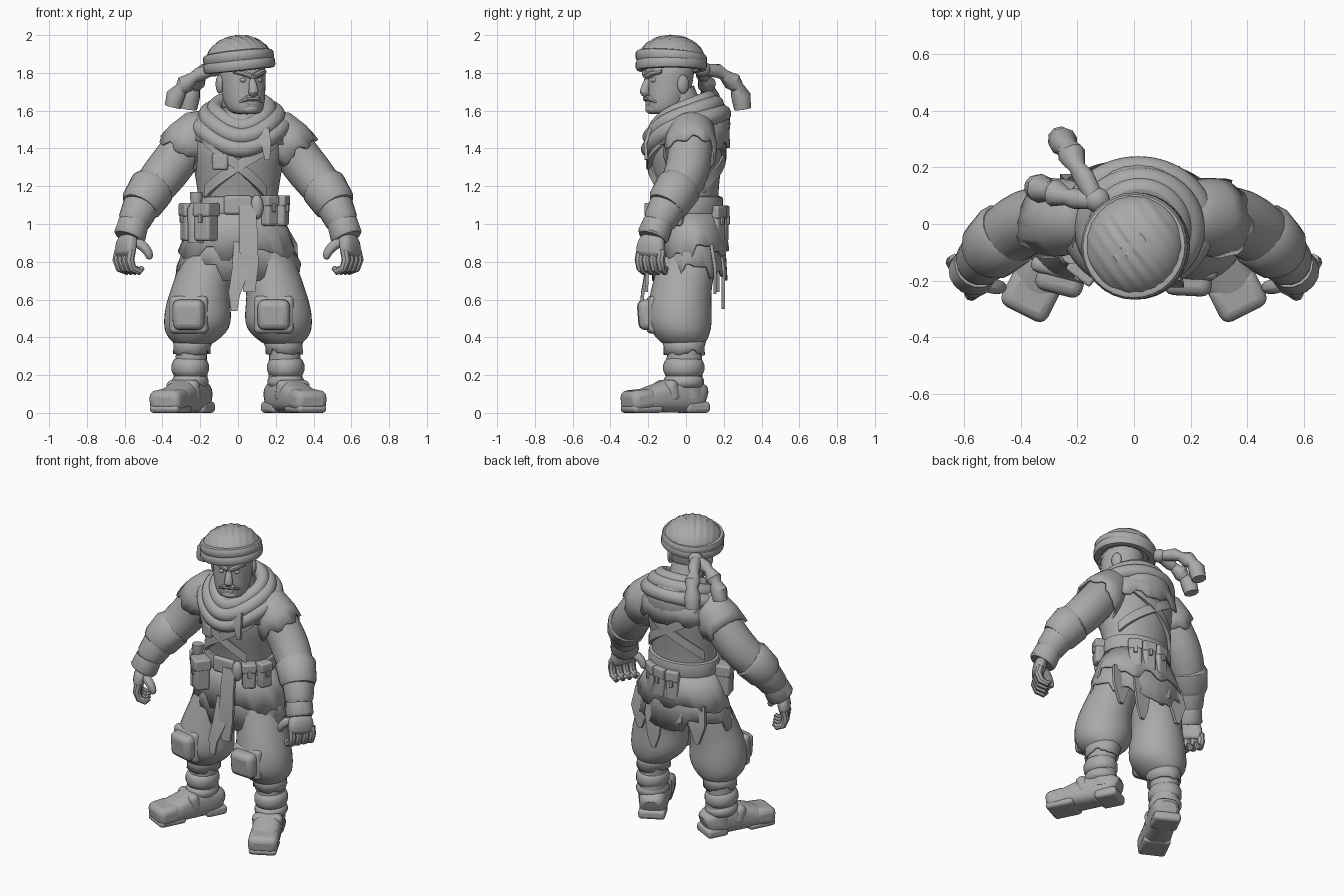
import bpy, bmesh, math, random
from math import sin, cos, pi, radians
from mathutils import Vector, Matrix

random.seed(4)
if "Cube" in bpy.data.objects:
    bpy.data.objects.remove(bpy.data.objects["Cube"])

clay = bpy.data.materials.new("plain_grey")
clay.use_nodes = True
GREY = (0.4, 0.4, 0.4, 1)
clay.diffuse_color = GREY
clay.node_tree.nodes["Principled BSDF"].inputs["Base Color"].default_value = GREY
parts = []


def finish(name, bm, M=None, subsurf=0, bevel=0, thick=0):
    if M:
        bm.transform(M)
    bmesh.ops.recalc_face_normals(bm, faces=bm.faces)
    mesh = bpy.data.meshes.new(name)
    bm.to_mesh(mesh)
    bm.free()
    mesh.materials.append(clay)
    ob = bpy.data.objects.new(name, mesh)
    bpy.context.collection.objects.link(ob)
    if thick:
        ob.modifiers.new("thickness", 'SOLIDIFY').thickness = thick
    if bevel:
        mod = ob.modifiers.new("bevel", 'BEVEL')
        mod.width, mod.segments = bevel, 3
    if subsurf:
        mod = ob.modifiers.new("smooth", 'SUBSURF')
        mod.levels = mod.render_levels = subsurf
    parts.append(ob)
    return ob


def skin(name, rings, loop=False, caps=True, **kw):
    bm = bmesh.new()
    vs = [[bm.verts.new(p) for p in r] for r in rings]
    n = len(vs[0])
    pairs = list(zip(vs, vs[1:])) + ([(vs[-1], vs[0])] if loop else [])
    for a, b in pairs:
        for i in range(n):
            bm.faces.new((a[i], a[(i + 1) % n], b[(i + 1) % n], b[i]))
    if caps and not loop:
        bm.faces.new(vs[0])
        bm.faces.new(vs[-1])
    return finish(name, bm, **kw)


def tatter(ring, drop, axis):
    # pull neighbouring pairs of hem points up or down together
    for i in range(0, len(ring), 2):
        d = random.uniform(-drop, drop)
        for p in ring[i:i + 2]:
            p += Vector(axis) * d


def loft(name, sections, n=20, jag=0, **kw):
    # stacked ellipses: x, y, z, half width, half depth
    rings = [[Vector((x + a * sin(2 * pi * i / n), y - b * cos(2 * pi * i / n), z)) for i in range(n)]
             for x, y, z, a, b in sections]
    if jag:
        tatter(rings[-1], jag, (0, 0, 1))
    return skin(name, rings, caps=not jag, thick=0.014 if jag else 0, **kw)


def tube(name, pts, n=12, loop=False, ref=(0, 1, 0), boxy=1.0, jag=0, **kw):
    # swept ellipse: x, y, z, half width, half thickness
    P = [Vector(p[:3]) for p in pts]
    rings, m = [], len(P)
    for k, p in enumerate(pts):
        t = P[(k + 1) % m] - P[k - 1] if loop else P[min(k + 1, m - 1)] - P[max(k - 1, 0)]
        t.normalize()
        side = t.cross(Vector(ref)).normalized()
        up = side.cross(t)
        a, b = p[3], p[-1]
        ring = []
        for i in range(n):
            c, s = cos(2 * pi * (i + .5) / n), sin(2 * pi * (i + .5) / n)
            c, s = [math.copysign(abs(v) ** boxy, v) for v in (c, s)]
            ring.append(P[k] + side * a * c + up * b * s)
        rings.append(ring)
    if jag:
        tatter(rings[-1], jag, P[-1] - P[-2])
    return skin(name, rings, loop=loop, caps=not jag, thick=0.014 if jag else 0, **kw)


def hoop(name, centre, rx, ry, r, h, rise=0, sag=0, n=32, **kw):
    # closed roll: rise lifts the back, sag pulls down the front point
    x, y, z = centre
    pts = []
    for i in range(n):
        a = 2 * pi * i / n
        f = max(cos(a), 0) ** 3
        pts.append((x + rx * sin(a), y - ry * cos(a), z - rise * cos(a) - sag * f, r, h))
    return tube(name, pts, n=10, loop=True, ref=(0, 0, 1), **kw)


def box(name, centre, size, yaw=0, pitch=0, bevel=0.015, M=None):
    bm = bmesh.new()
    bmesh.ops.create_cube(bm, size=1, matrix=Matrix.Diagonal((*size, 1)))
    bm.transform(Matrix.Translation(centre) @ Matrix.Rotation(yaw, 4, 'Z') @ Matrix.Rotation(pitch, 4, 'X'))
    return finish(name, bm, M=M, bevel=bevel)


def ball(name, centre, size, M=None):
    bm = bmesh.new()
    bmesh.ops.create_uvsphere(bm, u_segments=16, v_segments=10, radius=1,
                              matrix=Matrix.Translation(centre) @ Matrix.Diagonal((*size, 1)))
    return finish(name, bm, M=M)


# Torso
BODY = [(0, .02, 1.0, .22, .16), (0, .02, 1.1, .205, .15), (0, .01, 1.2, .22, .165), (0, 0, 1.32, .24, .19),
        (0, 0, 1.42, .265, .205), (0, .02, 1.52, .24, .185), (0, .03, 1.6, .16, .13)]
loft("torso", BODY, n=24, subsurf=1)


def on_body(deg, z, off=0):
    for lo, hi in zip(BODY, BODY[1:]):
        if z <= hi[2] or hi is BODY[-1]:
            f = max(0, (z - lo[2]) / (hi[2] - lo[2]))
            _, y, _, a, b = [p + (q - p) * f for p, q in zip(lo, hi)]
            return (sin(radians(deg)) * (a + off), y - cos(radians(deg)) * (b + off), z)


# Crossed straps and belt
for name, a0, a1, z0, z1 in (("bandolier_front", -75, 40, 1.57, 1.17), ("cross_strap_front", -50, 70, 1.17, 1.5),
                             ("bandolier_back", 120, 250, 1.2, 1.55), ("cross_strap_back", 110, 240, 1.55, 1.2)):
    path = [on_body(a0 + (a1 - a0) * i / 10, z0 + (z1 - z0) * i / 10, .004) for i in range(11)]
    rings = []
    for p in path:
        out = Vector((p[0], p[1], 0)).normalized() * .012
        rings.append([Vector(p) + out * u + Vector((0, 0, v)) for u, v in ((-1, -.032), (1, -.032), (1, .032), (-1, .032))])
    skin(name, rings)
box("strap_buckle", on_body(-22, 1.33, .01), (.09, .03, .09), yaw=radians(-20))
hoop("belt", (0, .02, 1.1), .212, .157, .02, .048, boxy=.5)
box("belt_buckle", (0, -.145, 1.1), (.15, .035, .1))
ball("belt_knot", (.1, -.15, 1.09), (.035, .03, .065))


def pouch(name, deg, z, size, off=.04):
    p, yaw = on_body(deg, max(z, 1.04), off), radians(deg)
    w, d, h = size
    box(name, (p[0], p[1], z), size, yaw)
    box(name + "_flap", (p[0], p[1], z + h * .33), (w * 1.08, d * 1.15, h * .36), yaw, bevel=.01)
    box(name + "_clasp", (p[0] + sin(yaw) * d * .55, p[1] - cos(yaw) * d * .55, z + h * .1), (.022, .018, .045), yaw, bevel=.004)


pouch("left_front_pouch", 42, 1.07, (.08, .06, .16))
pouch("left_side_pouch", 68, 1.07, (.08, .06, .16))
pouch("right_front_pouch", -38, 1.01, (.1, .09, .2), .06)
pouch("right_side_pouch", -72, 1.01, (.1, .09, .2), .05)
for i, deg in enumerate((146, 168, 190)):
    pouch("back_pouch_%d" % i, deg, 1.0, (.08, .06, .19), .018)
p = on_body(-55, 1.13, .06)
tube("flask", [(p[0], p[1], z, r) for z, r in ((.9, .045), (1.08, .048), (1.11, .03), (1.14, .035), (1.17, .035))], ref=(0, 1, 0))

# Torn tunic skirt and hanging cloths
loft("tunic_skirt", [(0, .02, 1.09, .21, .155), (0, .02, .98, .255, .172), (0, .02, .87, .295, .19),
                     (0, .02, .745, .335, .2)], n=52, jag=.055)
loft("tunic_overlay", [(0, .02, 1.08, .215, .16), (0, .025, .97, .27, .185), (0, .025, .85, .318, .203)], n=44, jag=.05)


def cloth(name, pts):
    tube(name, [(x, y, z, w, .01) for x, y, z, w in pts], n=4, boxy=.35)


cloth("front_sash", [(.05, -.16, 1.1, .05), (.055, -.19, .95, .055), (.06, -.205, .78, .055), (.06, -.21, .64, .035)])
cloth("front_tatter", [(.03, -.18, .9, .06), (.01, -.21, .74, .05), (-.02, -.23, .63, .035), (-.02, -.235, .54, .018)])
for x, low in ((-.2, .64), (-.05, .7), (.1, .55), (.23, .63)):
    y = .02 + .195 * math.sqrt(1 - (x / .34) ** 2)
    cloth("back_tatter", [(x * .9, y - .03, .88, .075), (x, y - .01, .76, .07), (x, y - .01, low + .07, .045), (x, y - .01, low, .015)])

# Shoulder mantle, rolled scarf and folded hood
loft("mantle", [(.01, .02, 1.62, .13, .13), (.01, .02, 1.57, .205, .18), (.01, .015, 1.5, .265, .215),
                (.01, .015, 1.42, .285, .218)], n=48, jag=.04)
hoop("scarf_outer_roll", (.015, 0, 1.53), .225, .192, .052, .05, rise=.055, sag=.08, subsurf=1)
hoop("scarf_middle_roll", (.02, -.015, 1.575), .185, .17, .05, .05, rise=.06, sag=.055, subsurf=1)
hoop("scarf_inner_roll", (.02, -.015, 1.605), .145, .14, .045, .05, rise=.055, sag=.04, subsurf=1)
ball("hood_back", (.015, .13, 1.53), (.17, .105, .15))
cloth("scarf_end", [(.13, -.19, 1.5, .04), (.15, -.215, 1.42, .03), (.155, -.21, 1.34, .015)])
tube("neck", [(.01, .02, 1.5, .11), (.02, -.05, 1.7, .1)])

# Head, turned toward its left
HEAD = Matrix.Translation((.02, -.078, 0)) @ Matrix.Rotation(radians(24), 4, 'Z')
loft("head", [(0, -.07, 1.58, .065, .06), (0, -.045, 1.6, .095, .095), (0, -.03, 1.65, .112, .114), (0, -.015, 1.72, .12, .126),
              (0, -.01, 1.78, .122, .13), (0, 0, 1.88, .13, .14)], subsurf=1, M=HEAD)
tube("nose", [(0, -.13, 1.775, .018), (0, -.148, 1.73, .024), (0, -.16, 1.7, .032), (0, -.135, 1.68, .026)], n=8, subsurf=1, M=HEAD)
tube("moustache", [(-.062, -.11, 1.645, .01), (-.03, -.135, 1.665, .016), (.03, -.135, 1.665, .016), (.062, -.11, 1.645, .01)],
     n=8, ref=(0, 0, 1), M=HEAD)
box("lower_lip", (0, -.128, 1.637), (.05, .025, .018), bevel=.006, M=HEAD)
ball("chin", (0, -.115, 1.608), (.05, .028, .026), M=HEAD)
for s in (-1, 1):
    ball("eye", (s * .045, -.122, 1.762), (.019, .014, .013), M=HEAD)
    tube("brow", [(s * .008, -.142, 1.782, .016), (s * .05, -.13, 1.8, .018), (s * .09, -.095, 1.808, .012)], n=8, ref=(0, 0, 1), M=HEAD)
    ball("ear", (s * .122, .015, 1.74), (.018, .033, .05), M=HEAD)

# Wrapped headcloth with rippled pleats
TILT = Matrix.Translation((.005, -.078, 1.855)) @ Matrix.Rotation(radians(-6), 4, 'Y')
bm = bmesh.new()
bmesh.ops.create_uvsphere(bm, u_segments=64, v_segments=32, radius=1)
for v in bm.verts:
    u = (v.co.x * .8 + v.co.y * .6) * 4.5
    v.co *= 1 + .025 * (1 + sin(2 * pi * u)) * max(v.co.z, 0)
    v.co = Vector((v.co.x * .178, v.co.y * .182, v.co.z * (.14 if v.co.z > 0 else .03)))
finish("headcloth_dome", bm, M=TILT)
hoop("headband_lower", (0, 0, -.015), .167, .165, .025, .03, boxy=.7, M=TILT)
hoop("headband_upper", (0, 0, .025), .163, .164, .026, .03, boxy=.7, rise=-.012, M=TILT)

# Knot and two trailing ends
ball("headband_knot", (-.13, .085, 1.82), (.045, .045, .04))
ENDS = [[(-.13, .08, 1.82, .03), (-.18, .17, 1.81, .038), (-.2, .2, 1.79, .03), (-.22, .245, 1.755, .05),
         (-.235, .27, 1.725, .036), (-.25, .29, 1.68, .052), (-.26, .3, 1.61, .045)],
        [(-.13, .08, 1.82, .03), (-.21, .09, 1.79, .038), (-.235, .095, 1.775, .03), (-.28, .11, 1.74, .05),
         (-.3, .115, 1.715, .036), (-.33, .125, 1.68, .052), (-.345, .13, 1.62, .045)]]
for pts in ENDS:
    tube("headband_tail", pts, n=10, ref=(.5, -.8, 0))

# Arms, hands and legs, once per side
for s, side in ((1, "left"), (-1, "right")):
    F = Matrix.Scale(s, 4, (1, 0, 0))
    tube(side + "_arm", [(.18, .03, 1.52, .09), (.25, .025, 1.45, .118), (.308, .02, 1.37, .119), (.375, .01, 1.28, .122), (.45, -.035, 1.19, .113),
                         (.51, -.095, 1.1, .1), (.557, -.153, .99, .074), (.576, -.172, .93, .06)], n=16, subsurf=1, M=F)
    tube(side + "_sleeve", [(.13, .03, 1.55, .07), (.195, .03, 1.5, .12), (.255, .025, 1.435, .137), (.302, .02, 1.375, .142)],
         n=32, jag=.4, M=F)
    tube(side + "_bracer", [(.442, -.03, 1.205, .11), (.455, -.042, 1.19, .124), (.508, -.092, 1.11, .114), (.52, -.105, 1.09, .1)], n=16, M=F)
    tube(side + "_forearm_wrap", [(.515, -.1, 1.09, .098), (.547, -.138, 1.02, .088), (.555, -.148, 1.0, .075)], n=16, M=F)
    tube(side + "_glove_cuff", [(.553, -.147, 1.005, .082), (.572, -.172, .94, .086), (.578, -.178, .925, .076)], n=16, M=F)
    tube(side + "_palm", [(.575, -.17, .95, .035, .06), (.592, -.185, .9, .042, .085), (.597, -.19, .845, .038, .085), (.59, -.19, .825, .025, .075)],
         boxy=.75, ref=(-.5, -.87, 0), subsurf=1, M=F)
    for i in range(4):
        x, y = .63 - .022 * i, -.128 - .037 * i
        tube(side + "_finger", [(x, y, .86, .024), (x + .01, y - .008, .81, .025), (x - .005, y, .765, .023), (x - .04, y + .015, .75, .021),
                                (x - .06, y + .022, .77, .013)], n=8, ref=(-.5, -.87, 0), M=F)
    tube(side + "_thumb", [(.55, -.2, .91, .032), (.5, -.22, .885, .031), (.47, -.225, .845, .027), (.465, -.22, .81, .018)], n=8, subsurf=1, M=F)

    loft(side + "_trouser", [(.1, .02, 1.0, .12, .13), (.13, .02, .88, .145, .15), (.17, .0, .76, .152, .16), (.2, -.025, .66, .155, .16),
                             (.213, -.035, .57, .174, .172), (.213, -.035, .48, .184, .176), (.225, -.025, .42, .165, .155),
                             (.235, -.015, .375, .115, .125), (.24, -.01, .35, .08, .09)], subsurf=1, M=F)
    loft(side + "_trouser_gather", [(.235, -.01, .39, .11, .12), (.243, -.01, .35, .098, .108), (.245, -.01, .32, .1, .11)], n=32, jag=.015, M=F)
    loft(side + "_shin", [(.24, -.005, .4, .08, .09), (.25, -.01, .25, .085, .095), (.24, 0, .08, .085, .095)], M=F)
    for z, r, h in ((.24, .072, .05), (.165, .07, .035)):
        hoop(side + "_ankle_wrap", (.253, -.012, z), r, r + .01, .028, h, n=20, M=F)

    # Foot in its own frame, toes turned outward
    FOOT = F @ Matrix.Translation((.225, .025, 0)) @ Matrix.Rotation(radians(27), 4, 'Z')
    tube(side + "_boot", [(0, .075, .07, .06, .065), (0, .045, .085, .085, .085), (0, -.07, .1, .09, .1), (0, -.17, .085, .088, .085),
                          (0, -.28, .065, .095, .062), (0, -.37, .055, .085, .045)], n=16, ref=(0, 0, 1), boxy=.7, subsurf=1, M=FOOT)
    box(side + "_sole", (0, -.29, .022), (.17, .18, .044), bevel=.02, M=FOOT)
    box(side + "_heel", (0, .01, .03), (.165, .14, .06), bevel=.02, M=FOOT)
    box(side + "_toe_cap", (0, -.31, .068), (.182, .145, .11), pitch=.1, bevel=.035, M=FOOT)
    box(side + "_instep_strap", (0, -.14, .115), (.186, .07, .12), pitch=.25, bevel=.03, M=FOOT)

for name, x, y, yaw in (("left_knee_pad", .19, -.2, -.05), ("right_knee_pad", -.26, -.195, -.25)):
    box(name, (x, y, .52), (.17, .1, .16), yaw, .08, bevel=.035)
    box(name + "_backing", (x, y + .035, .52), (.21, .06, .2), yaw, bevel=.025)

for ob in parts:
    ob.select_set(True)
bpy.context.view_layer.objects.active = parts[0]
bpy.ops.object.shade_smooth_by_angle(angle=radians(38))
